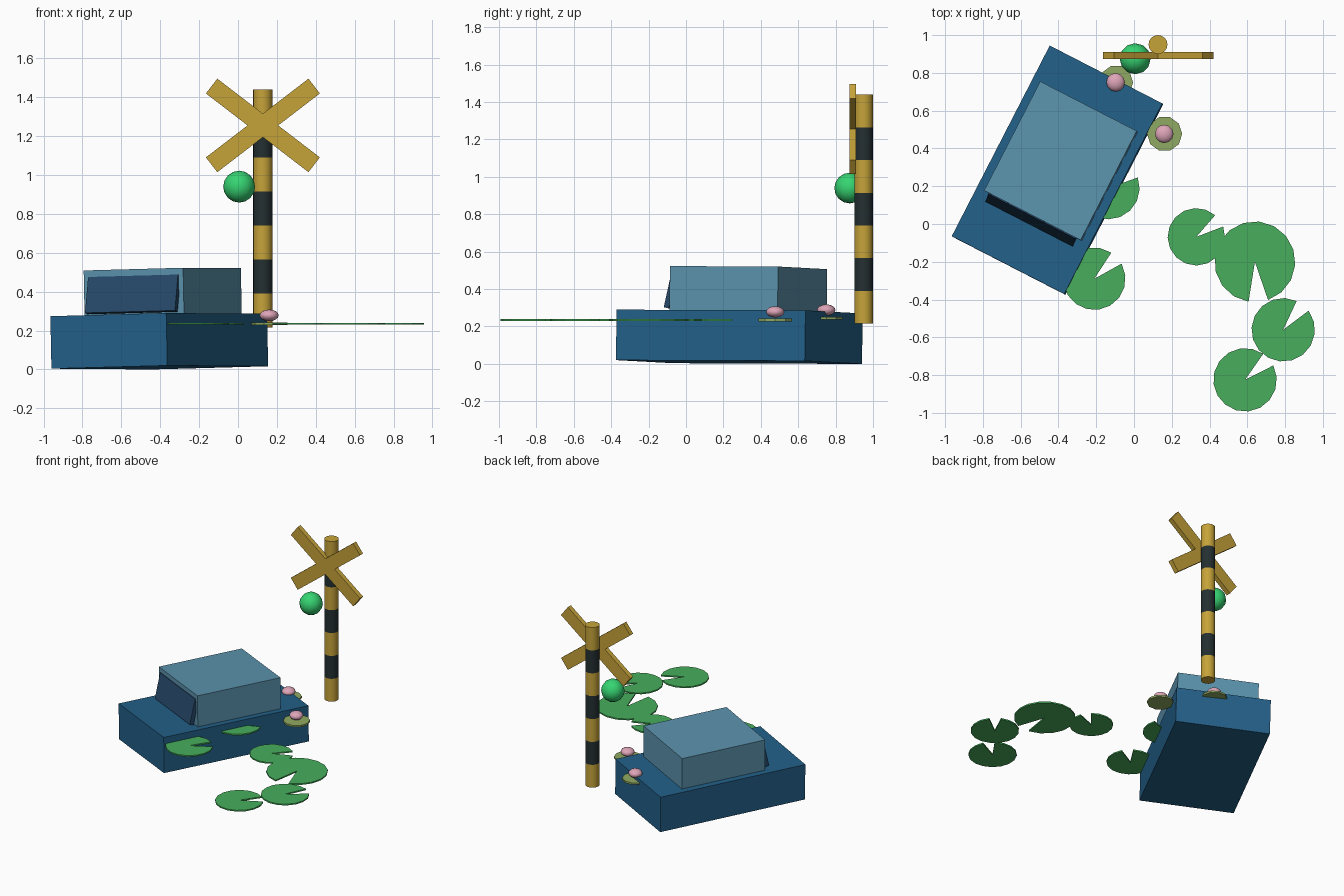
import bpy, bmesh
from math import radians, sin, cos
from mathutils import Matrix, Vector, Euler

cube = bpy.data.objects.get("Cube")
if cube:
    bpy.data.objects.remove(cube, do_unlink=True)


def material(name, hex_code):
    rgb = [int(hex_code[i:i + 2], 16) / 255 for i in (0, 2, 4)]
    lin = [c / 12.92 if c < 0.04 else ((c + 0.055) / 1.055) ** 2.4 for c in rgb]
    m = bpy.data.materials.new(name)
    m.use_nodes = True
    m.diffuse_color = (*lin, 1)
    m.node_tree.nodes["Principled BSDF"].inputs["Base Color"].default_value = (*lin, 1)
    return m


BODY = material("deep blue", "236089")
CABIN = material("light steel blue", "5B93AD")
GLASS = material("dark slate blue", "26486A")
YELLOW = material("mustard yellow", "C6A339")
BLACK = material("charcoal", "242F31")
LAMP = material("signal green", "36D472")
PAD = material("pad green", "47AE5C")
OLIVE = material("olive green", "90AA62")
PINK = material("blossom pink", "DEA5B8")


def finish(bm, name, mats, matrix=Matrix(), smooth=False):
    bmesh.ops.recalc_face_normals(bm, faces=bm.faces)
    me = bpy.data.meshes.new(name)
    bm.to_mesh(me)
    bm.free()
    for m in mats:
        me.materials.append(m)
    ob = bpy.data.objects.new(name, me)
    ob.matrix_world = matrix
    bpy.context.collection.objects.link(ob)
    if smooth:
        bpy.ops.object.select_all(action='DESELECT')
        ob.select_set(True)
        bpy.context.view_layer.objects.active = ob
        bpy.ops.object.shade_smooth_by_angle(angle=radians(40))
    return ob


def box(name, size, mat, matrix):
    bm = bmesh.new()
    bmesh.ops.create_cube(bm, size=1)
    bmesh.ops.scale(bm, vec=size, verts=bm.verts)
    return finish(bm, name, [mat], matrix)


def ball(name, loc, size, mat):
    bm = bmesh.new()
    bmesh.ops.create_uvsphere(bm, u_segments=12, v_segments=8, radius=1)
    bmesh.ops.scale(bm, vec=size, verts=bm.verts)
    return finish(bm, name, [mat], Matrix.Translation(loc), True)


def prism(name, outline, thickness, mat, loc):
    """Flat outline extruded upwards."""
    bm = bmesh.new()
    face = bm.faces.new([bm.verts.new((x, y, 0)) for x, y in outline])
    top = bmesh.ops.extrude_face_region(bm, geom=[face])["geom"]
    bmesh.ops.translate(bm, vec=(0, 0, thickness),
                        verts=[v for v in top if isinstance(v, bmesh.types.BMVert)])
    return finish(bm, name, [mat], Matrix.Translation(loc))


# Car, turned and tipped a little to one side
car = (Matrix.Translation((-0.405, 0.285, 0.145))
       @ Matrix.Rotation(radians(-27.2), 4, 'Z')
       @ Euler((radians(-0.2), radians(-1.4), 0)).to_matrix().to_4x4())
box("car_body", (0.67, 1.135, 0.27), BODY, car)
box("car_cabin", (0.575, 0.65, 0.25), CABIN, car @ Matrix.Translation((0, 0.05, 0.245)))
box("windscreen", (0.52, 0.03, 0.19), GLASS,
    car @ Matrix.Translation((0, -0.287, 0.24)) @ Matrix.Rotation(radians(-13), 4, 'X'))

# Striped post, one ring of faces per band
SIDES, BANDS, BAND = 16, 7, 0.175
bm = bmesh.new()
rings = [[bm.verts.new((0.05 * cos(radians(360 * i / SIDES)),
                        0.05 * sin(radians(360 * i / SIDES)), k * BAND))
          for i in range(SIDES)] for k in range(BANDS + 1)]
for k in range(BANDS):
    for i in range(SIDES):
        j = (i + 1) % SIDES
        f = bm.faces.new((rings[k][i], rings[k][j], rings[k + 1][j], rings[k + 1][i]))
        f.material_index = k % 2
bm.faces.new(rings[0])
bm.faces.new(rings[-1])
finish(bm, "crossing_post", [YELLOW, BLACK], Matrix.Translation((0.127, 0.95, 0.215)), True)

# Crossed boards and signal lamp
for side, sign in (("left", 1), ("right", -1)):
    box(f"cross_board_{side}", (0.665, 0.036, 0.096), YELLOW,
        Matrix.Translation((0.128, 0.892, 1.255))
        @ Matrix.Rotation(radians(37.5 * sign), 4, 'Y'))
ball("signal_lamp", (0.006, 0.875, 0.94), (0.082, 0.082, 0.082), LAMP)

# Notched floating pads: x, y, radius, notch direction
pads = [(-0.21, -0.29, 0.165, 43), (-0.135, 0.19, 0.165, 34), (0.33, -0.068, 0.152, 35),
        (0.64, -0.2, 0.214, 275), (0.79, -0.56, 0.168, 51), (0.588, -0.825, 0.168, 41)]
for n, (x, y, r, notch) in enumerate(pads):
    angles = [radians(notch + 14 + (360 - 28) * i / 15) for i in range(16)]
    outline = [(0, 0)] + [(r * cos(a), r * sin(a)) for a in angles]
    prism(f"floating_pad_{n + 1}", outline, 0.01, PAD, (x, y, 0.23))

# Small blossoms on round leaves
for n, (x, y, z, r) in enumerate([(0.162, 0.477, 0.228, 0.093), (-0.095, 0.75, 0.238, 0.09)]):
    outline = [(r * cos(radians(36 * i)), r * sin(radians(36 * i))) for i in range(10)]
    prism(f"blossom_leaf_{n + 1}", outline, 0.014, OLIVE, (x, y, z))
    ball(f"blossom_{n + 1}", (x - 0.002, y, z + 0.05), (0.049, 0.049, 0.03), PINK)
